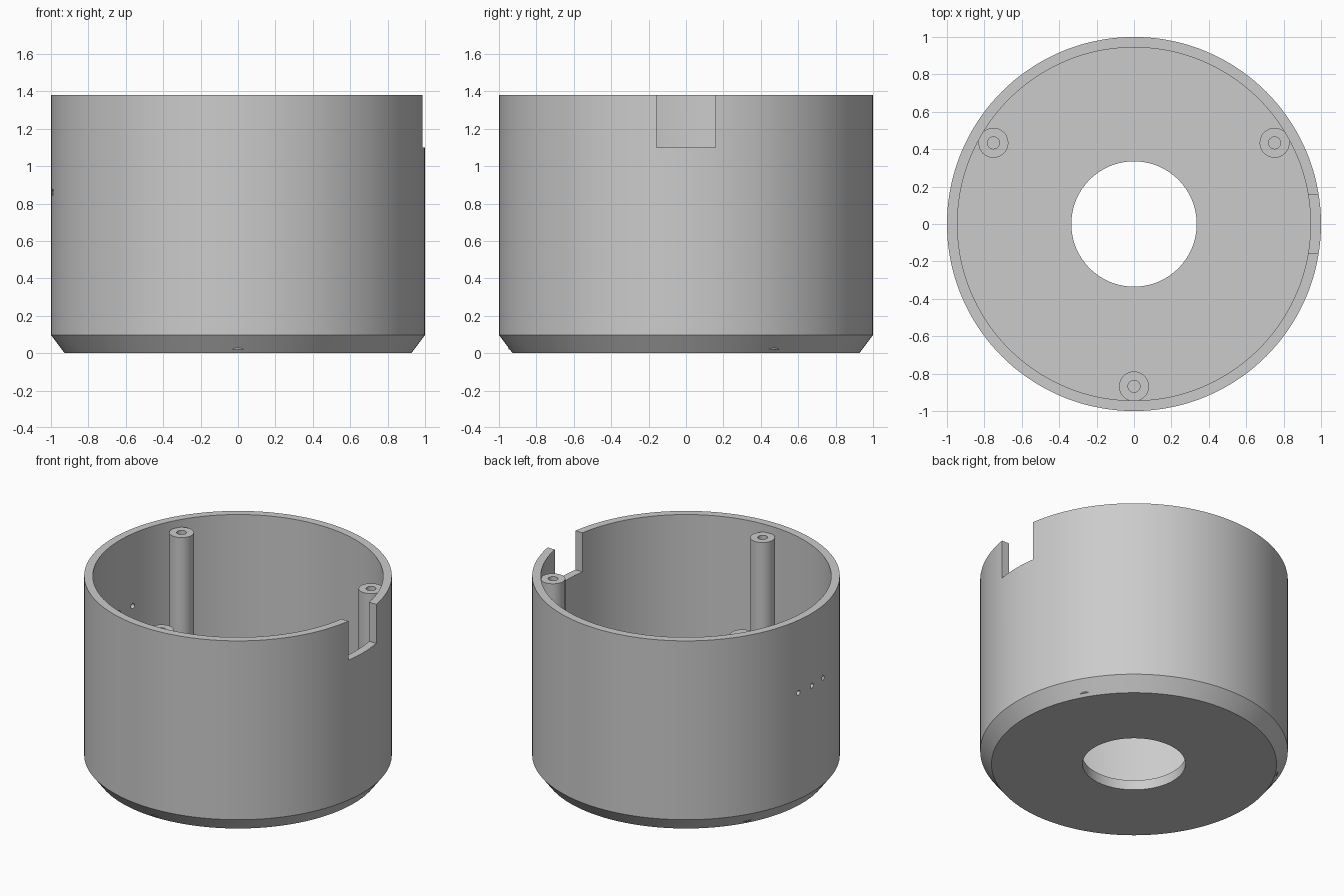
import bpy, bmesh, math
from mathutils import Matrix, Vector

cube = bpy.data.objects.get("Cube")
if cube:
    bpy.data.objects.remove(cube, do_unlink=True)

grey = bpy.data.materials.new("plain_grey")
grey.use_nodes = True
colour = (0.6, 0.6, 0.6, 1)
grey.diffuse_color = colour
grey.node_tree.nodes["Principled BSDF"].inputs["Base Color"].default_value = colour


def add_object(name, bm):
    bmesh.ops.recalc_face_normals(bm, faces=bm.faces)
    mesh = bpy.data.meshes.new(name)
    bm.to_mesh(mesh)
    bm.free()
    mesh.materials.append(grey)
    obj = bpy.data.objects.new(name, mesh)
    bpy.context.collection.objects.link(obj)
    return obj


def lathe(name, profile, steps):
    """Turn a closed loop of (radius, height) points about z."""
    bm = bmesh.new()
    verts = [bm.verts.new((r, 0, z)) for r, z in profile]
    edges = [bm.edges.new((verts[i - 1], v)) for i, v in enumerate(verts)]
    bmesh.ops.spin(bm, geom=verts + edges, axis=(0, 0, 1), cent=(0, 0, 0),
                   angle=math.tau, steps=steps, use_duplicate=False)
    bmesh.ops.remove_doubles(bm, verts=bm.verts, dist=1e-5)
    bmesh.ops.dissolve_degenerate(bm, edges=bm.edges, dist=1e-6)
    return add_object(name, bm)


def activate(obj):
    bpy.ops.object.select_all(action="DESELECT")
    obj.select_set(True)
    bpy.context.view_layer.objects.active = obj


def cut(target, cutter):
    cutter.hide_render = True
    mod = target.modifiers.new("cut", "BOOLEAN")
    mod.operation = "DIFFERENCE"
    mod.solver = "EXACT"
    mod.object = cutter
    activate(target)
    bpy.ops.object.modifier_apply(modifier=mod.name)
    bpy.data.objects.remove(cutter, do_unlink=True)


def smooth(obj):
    activate(obj)
    bpy.ops.object.shade_smooth_by_angle(angle=math.radians(25))


height, floor, inner, bore = 1.38, 0.07, 0.944, 0.335

# Round cup with chamfered foot and a bored floor
shell = lathe("shell", [(bore, 0), (0.927, 0), (1, 0.097), (1, height),
                        (inner, height), (inner, floor), (bore, floor)], 144)

# Rim notch on the left side
bm = bmesh.new()
bmesh.ops.create_cube(bm, size=1, matrix=Matrix.Translation((1, 0, 1.35))
                      @ Matrix.Diagonal((0.3, 0.314, 0.5, 1)))
cut(shell, add_object("notch_cutter", bm))

# Row of three small holes on the right side
bm = bmesh.new()
for y in (-0.14, 0, 0.14):
    bmesh.ops.create_cone(bm, cap_ends=True, segments=20, radius1=0.017,
                          radius2=0.017, depth=0.3,
                          matrix=Matrix.Translation((-0.97, y, 0.86))
                          @ Matrix.Rotation(math.pi / 2, 4, "Y"))
cut(shell, add_object("hole_cutter", bm))
smooth(shell)

# Three screw posts with blind holes
post_top, post_base, hole_floor = 1.325, 0.02, 0.9
for name, degrees in (("left", 30), ("right", 150), ("front", 270)):
    post = lathe(name + "_screw_post",
                 [(0, post_base), (0.08, post_base), (0.08, post_top),
                  (0.032, post_top), (0.032, hole_floor), (0, hole_floor)], 40)
    angle = math.radians(degrees)
    post.location = Vector((math.cos(angle), math.sin(angle), 0)) * 0.868
    smooth(post)
